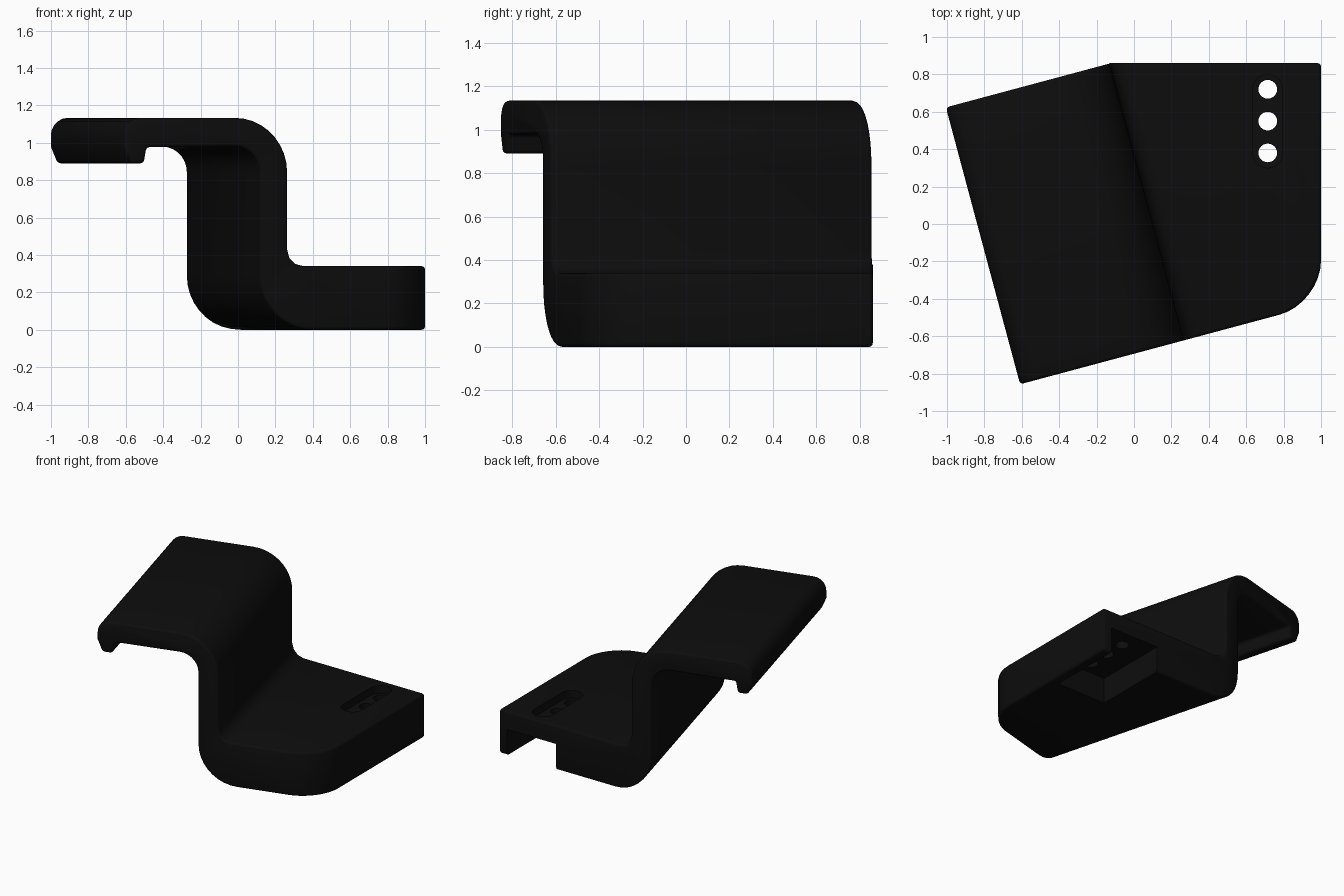
import bpy, bmesh
from math import sin, cos, radians, pi
from mathutils import Matrix, Vector

cube = bpy.data.objects.get("Cube")
if cube:
    bpy.data.objects.remove(cube)

black = bpy.data.materials.new("matte black")
black.use_nodes = True
colour = (0.004, 0.004, 0.004, 1)
black.diffuse_color = colour
black.node_tree.nodes["Principled BSDF"].inputs["Base Color"].default_value = colour


def arc(u, z, r, start, end, steps):
    """Points on an arc, angles in degrees."""
    angles = [radians(start + (end - start) * i / steps) for i in range(steps + 1)]
    return [(u + r * cos(a), z + r * sin(a)) for a in angles]


def prism(bm, points):
    """Extrude a closed loop of points along the given vector pair."""
    low, high = ([bm.verts.new(p) for p in ring] for ring in points)
    bm.faces.new(low)
    bm.faces.new(high)
    n = len(low)
    for i in range(n):
        j = (i + 1) % n
        bm.faces.new((low[i], low[j], high[j], high[i]))
    bmesh.ops.recalc_face_normals(bm, faces=bm.faces[:])


def make(name, bm):
    mesh = bpy.data.meshes.new(name)
    bm.to_mesh(mesh)
    bm.free()
    obj = bpy.data.objects.new(name, mesh)
    bpy.context.collection.objects.link(obj)
    mesh.materials.append(black)
    return obj


# Stepped profile: thin top plate with lip, upright wall, thick foot
wall_l, wall_r, top, under, foot = -0.057, 0.097, 1.133, 0.977, 0.34
bend = 0.29
profile = (
    [(-0.772, 0.89), (-0.697, 0.89), (-0.682, under)]
    + arc(wall_r - bend, top - bend, bend + wall_l - wall_r, 90, 0, 7)
    + arc(wall_l + bend, bend, bend, 180, 270, 9)
    + [(1.5, 0), (1.5, foot)]
    + arc(wall_r + 0.09, foot + 0.09, 0.09, 270, 180, 3)
    + arc(wall_r - bend, top - bend, bend, 0, 90, 9)
    + arc(-0.715, top - 0.095, 0.095, 90, 180, 5)
    + [(-0.81, 0.98)]
)

# Sweep it at a slant, then trim the foot square at its back and side
bm = bmesh.new()
prism(bm, [[(u, v, z) for u, z in profile] for v in (-0.67, 0.8625)])
bmesh.ops.transform(bm, matrix=Matrix.Rotation(radians(15), 4, "Z"), verts=bm.verts[:])
for point, normal in (((0, 0.86, 0), (0, 1, 0)), ((1, 0, 0), (1, 0, 0))):
    cut = bmesh.ops.bisect_plane(bm, geom=bm.verts[:] + bm.edges[:] + bm.faces[:],
                                 plane_co=point, plane_no=normal, clear_outer=True)
    rim = [g for g in cut["geom_cut"] if isinstance(g, bmesh.types.BMEdge)]
    bmesh.ops.holes_fill(bm, edges=rim, sides=0)
bmesh.ops.recalc_face_normals(bm, faces=bm.faces[:])

# Round the outer front corner of the foot
corner = [e for e in bm.edges if all(v.co.x > 0.99 and v.co.y < 0 for v in e.verts)
          and abs(e.verts[0].co.z - e.verts[1].co.z) > 0.3]
bmesh.ops.bevel(bm, geom=corner, offset=0.23, segments=8, profile=0.5, affect="EDGES")
bracket = make("stepped_bracket", bm)

soft = bracket.modifiers.new("soft_edges", "BEVEL")
soft.width, soft.segments = 0.018, 3
soft.limit_method, soft.angle_limit = "ANGLE", radians(40)
soft.use_clamp_overlap = False

# Cutters: open pocket under the foot, oblong recess and three holes
cutters = []
hole_x, hole_ys = 0.715, (0.38, 0.55, 0.72)
bm = bmesh.new()
bmesh.ops.create_cube(bm, size=1, matrix=Matrix.LocRotScale(
    Vector((0.72, 0.64, 0)), None, Vector((0.42, 0.72, 0.4))))
cutters.append(make("pocket_cutter", bm))

bm = bmesh.new()
outline = arc(hole_x, hole_ys[2], 0.08, 0, 180, 12) + arc(hole_x, hole_ys[0], 0.08, 180, 360, 12)
prism(bm, [[(x, y, z) for x, y in outline] for z in (0.28, 0.5)])
cutters.append(make("recess_cutter", bm))

for y in hole_ys:
    bm = bmesh.new()
    bmesh.ops.create_cone(bm, cap_ends=True, segments=24, radius1=0.05, radius2=0.05,
                          depth=0.4, matrix=Matrix.Translation((hole_x, y, 0.3)))
    cutters.append(make("hole_cutter", bm))

for cutter in cutters:
    cutter.hide_render = True
    mod = bracket.modifiers.new(cutter.name, "BOOLEAN")
    mod.operation, mod.solver, mod.object = "DIFFERENCE", "EXACT", cutter

# Apply the modifiers, drop the cutters and shade smooth
bpy.ops.object.select_all(action="DESELECT")
bracket.select_set(True)
bpy.context.view_layer.objects.active = bracket
for mod in list(bracket.modifiers):
    bpy.ops.object.modifier_apply(modifier=mod.name)
for cutter in cutters:
    bpy.data.objects.remove(cutter)
bpy.ops.object.shade_smooth_by_angle(angle=radians(35))
